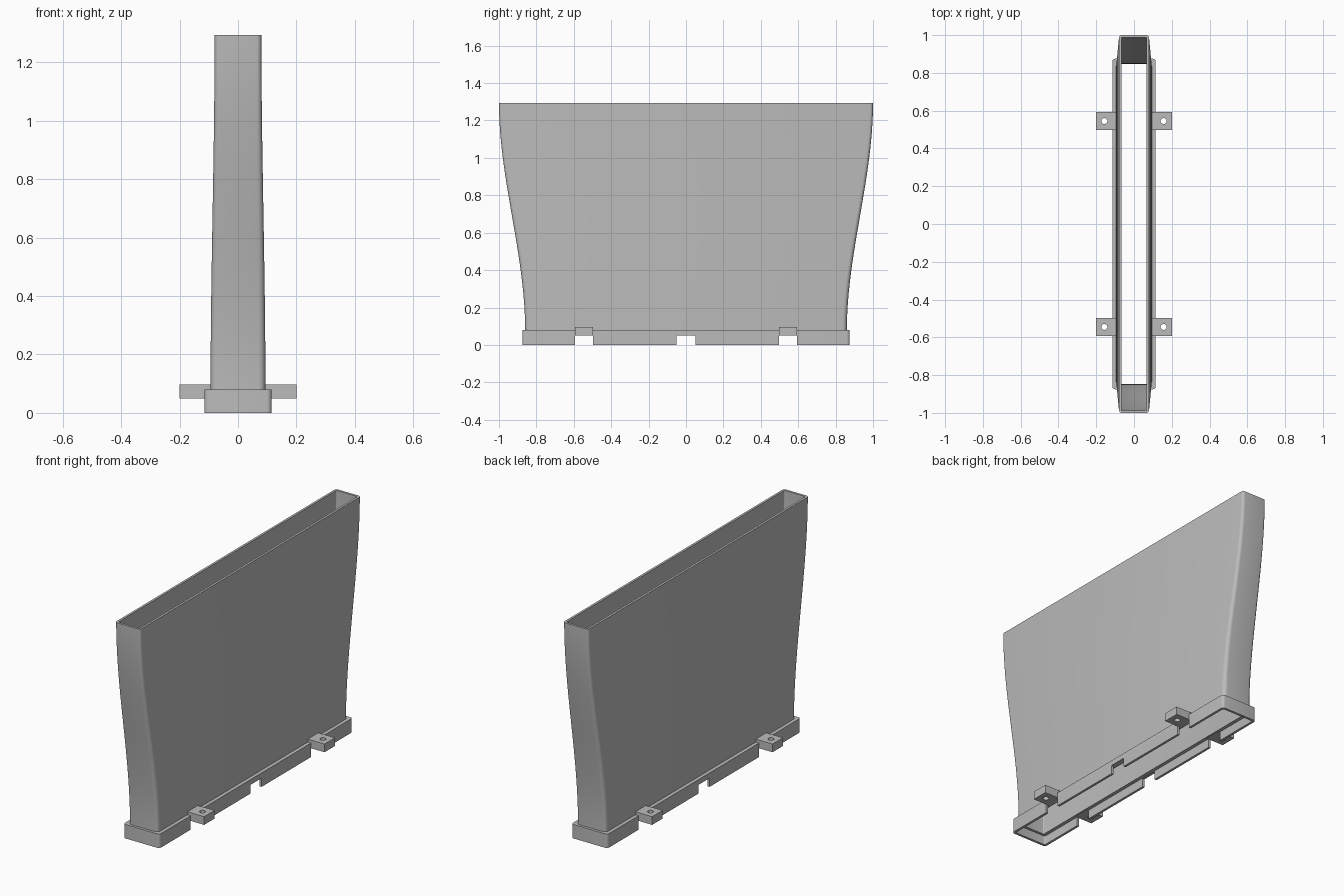
import bpy
import bmesh
import math

if "Cube" in bpy.data.objects:
    bpy.data.objects.remove(bpy.data.objects["Cube"], do_unlink=True)

HEIGHT = 1.293
FLANGE_TOP = 0.08
NOTCH_TOP = 0.05
WALL = 0.013
TAB_Y = 0.545
TAB_WIDTH = 0.095

grey = bpy.data.materials.new("plain_grey")
grey.use_nodes = True
colour = (0.5, 0.5, 0.5, 1)
grey.diffuse_color = colour
grey.node_tree.nodes["Principled BSDF"].inputs["Base Color"].default_value = colour


def rounded_ring(bm, hx, hy, z, radius, steps=5):
    """Rounded rectangle of vertices at height z."""
    ring = []
    for quarter, (sx, sy) in enumerate([(1, 1), (-1, 1), (-1, -1), (1, -1)]):
        for i in range(steps + 1):
            a = math.pi / 2 * (quarter + i / steps)
            ring.append(bm.verts.new((sx * (hx - radius) + radius * math.cos(a),
                                      sy * (hy - radius) + radius * math.sin(a), z)))
    return ring


def new_object(name, bm):
    bmesh.ops.recalc_face_normals(bm, faces=bm.faces)
    mesh = bpy.data.meshes.new(name)
    bm.to_mesh(mesh)
    bm.free()
    mesh.materials.append(grey)
    obj = bpy.data.objects.new(name, mesh)
    bpy.context.collection.objects.link(obj)
    return obj


def box(name, x0, x1, y0, y1, z0, z1):
    bm = bmesh.new()
    bmesh.ops.create_cube(bm, size=1)
    for v in bm.verts:
        v.co = ((x0 + x1) / 2 + v.co.x * (x1 - x0),
                (y0 + y1) / 2 + v.co.y * (y1 - y0),
                (z0 + z1) / 2 + v.co.z * (z1 - z0))
    return new_object(name, bm)


def cut(obj, cutter):
    cutter.hide_render = True
    bpy.context.view_layer.objects.active = obj
    mod = obj.modifiers.new("cut", 'BOOLEAN')
    mod.operation = 'DIFFERENCE'
    mod.solver = 'EXACT'
    mod.object = cutter
    bpy.ops.object.modifier_apply(modifier=mod.name)
    bpy.data.objects.remove(cutter, do_unlink=True)


def smooth(obj):
    bpy.ops.object.select_all(action='DESELECT')
    obj.select_set(True)
    bpy.context.view_layer.objects.active = obj
    bpy.ops.object.shade_smooth_by_angle(angle=math.radians(30))


def duct_size(t):
    """Half width and half length of the flared duct, eased from base to mouth."""
    s = t * t * (3 - 2 * t)
    return 0.094 - 0.014 * s, 0.86 + 0.14 * s


# Hollow duct and base skirt as one closed loft
bm = bmesh.new()
rows = [i / 24 for i in range(25)]
rings = [rounded_ring(bm, 0.101, 0.861, 0, 0.008),
         rounded_ring(bm, 0.115, 0.875, 0, 0.016),
         rounded_ring(bm, 0.115, 0.875, FLANGE_TOP, 0.016)]
for t in rows:
    hx, hy = duct_size(t)
    z = FLANGE_TOP + t * (HEIGHT - FLANGE_TOP)
    rings.append(rounded_ring(bm, hx, hy, z, 0.024 - 0.008 * t))
for t in reversed(rows):
    hx, hy = duct_size(t)
    z = FLANGE_TOP + t * (HEIGHT - FLANGE_TOP)
    rings.append(rounded_ring(bm, hx - WALL, hy - WALL, z, 0.005))
hx, hy = duct_size(0)
rings.append(rounded_ring(bm, hx - WALL, hy - WALL, NOTCH_TOP + 0.002, 0.005))
rings.append(rounded_ring(bm, 0.101, 0.861, NOTCH_TOP + 0.002, 0.008))
for a, b in zip(rings, rings[1:] + rings[:1]):
    for i in range(len(a)):
        j = (i + 1) % len(a)
        bm.faces.new((a[i], a[j], b[j], b[i]))
duct = new_object("flared_duct", bm)

# Notches through both long sides of the skirt
for y, width in ((-TAB_Y, TAB_WIDTH), (0, 0.1), (TAB_Y, TAB_WIDTH)):
    cut(duct, box("notch_cutter", -0.3, 0.3, y - width / 2, y + width / 2, -0.1, NOTCH_TOP))
smooth(duct)

# Mounting tabs with screw holes
for side, sx in (("left", 1), ("right", -1)):
    for end, sy in (("front", -1), ("back", 1)):
        xs = sorted((sx * 0.088, sx * 0.2))
        y = sy * TAB_Y
        tab = box(f"{end}_{side}_mounting_tab", xs[0], xs[1],
                  y - TAB_WIDTH / 2, y + TAB_WIDTH / 2, NOTCH_TOP, 0.097)
        bm = bmesh.new()
        bmesh.ops.create_cone(bm, cap_ends=True, segments=24, radius1=0.016,
                              radius2=0.016, depth=0.3)
        bmesh.ops.translate(bm, verts=bm.verts, vec=(sx * 0.157, y, 0.07))
        cut(tab, new_object("hole_cutter", bm))
        smooth(tab)
